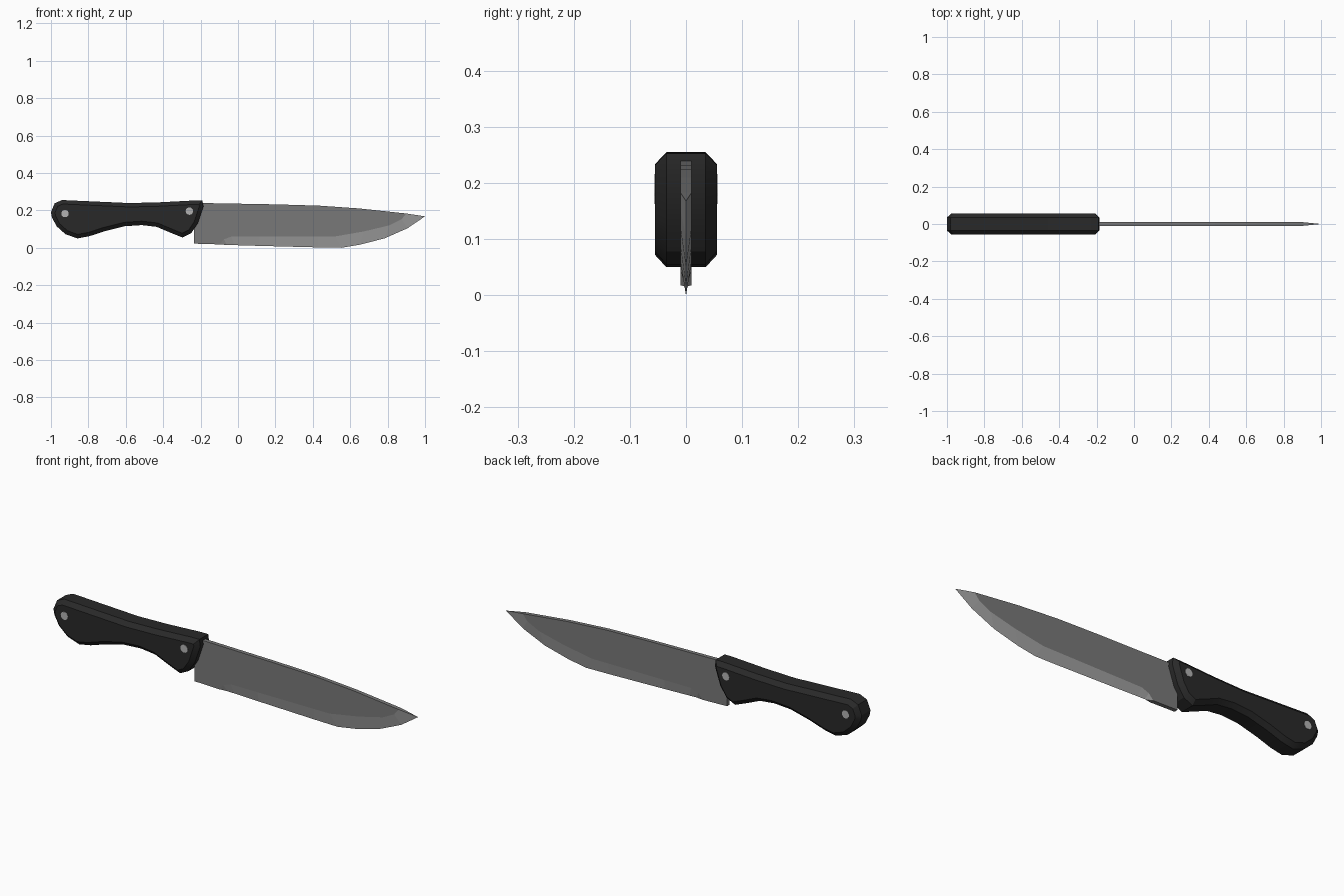
import bpy, bmesh, math
from mathutils import Vector

cube = bpy.data.objects.get("Cube")
if cube:
    bpy.data.objects.remove(cube)


def material(name, value):
    m = bpy.data.materials.new(name)
    m.use_nodes = True
    colour = (value, value, value, 1)
    m.diffuse_color = colour
    m.node_tree.nodes["Principled BSDF"].inputs["Base Color"].default_value = colour
    return m


BLACK = material("black_plastic", 0.022)
STEEL = material("blade_steel", 0.19)
GROUND = material("ground_edge_steel", 0.35)
RIVET = material("rivet_steel", 0.45)


def finish(bm, name, materials):
    bmesh.ops.recalc_face_normals(bm, faces=bm.faces)
    mesh = bpy.data.meshes.new(name)
    bm.to_mesh(mesh)
    bm.free()
    for m in materials:
        mesh.materials.append(m)
    ob = bpy.data.objects.new(name, mesh)
    bpy.context.collection.objects.link(ob)
    return ob


def inset(points, distance):
    """Shrink a counter-clockwise outline, mitring its corners."""
    result = []
    for i, p in enumerate(points):
        a = (p - points[i - 1]).normalized()
        b = (points[(i + 1) % len(points)] - p).normalized()
        na, nb = Vector((-a.y, a.x)), Vector((-b.y, b.x))
        mid = (na + nb).normalized()
        result.append(p + mid * distance / max(mid.dot(na), 0.6))
    return result


# Handle: contoured outline, chamfered on both sides
outline = [Vector(p) for p in (
    (-1, .19), (-.995, .163), (-.97, .115), (-.922, .072), (-.858, .05),
    (-.794, .062), (-.714, .088), (-.607, .115), (-.515, .121), (-.435, .112),
    (-.355, .078), (-.297, .055), (-.25, .078), (-.215, .13), (-.185, .22),
    (-.19, .253), (-.23, .253), (-.42, .243), (-.58, .239), (-.85, .251),
    (-.94, .255), (-.98, .238))]
small = inset(outline, .021)
bm = bmesh.new()
loops = [[bm.verts.new((p.x, y, p.y)) for p in pts]
         for y, pts in ((-.055, small), (-.035, outline), (.035, outline), (.055, small))]
for low, high in zip(loops, loops[1:]):
    for i in range(len(low)):
        bm.faces.new((low[i - 1], low[i], high[i], high[i - 1]))
bm.faces.new(loops[0])
bm.faces.new(loops[-1])
handle = finish(bm, "handle", [BLACK])
bpy.context.view_layer.objects.active = handle
handle.select_set(True)
bpy.ops.object.shade_smooth_by_angle(angle=math.radians(28))
handle.select_set(False)

# Blade: flat sides, with a bevel running down to a sharp edge
spine = [(.9, .183), (.65, .21), (.435, .225), (.2, .232), (-.19, .239), (-.235, .239)]
heel = (-.235, .022)
shoulder = [(-.1, .018), (-.075, .045), (-.035, .06), (.115, .06), (.425, .06),
            (.516, .06), (.676, .088), (.81, .12), (.874, .152)]
edge = [(-.075, .016), (-.06, .015), (-.02, .014), (.115, .01), (.425, .002),
        (.553, 0), (.65, .016), (.783, .05), (.906, .104), (1, .168)]
bm = bmesh.new()
sharp = [bm.verts.new((x, 0, z)) for x, z in edge]
sides = []
for y in (-.01, .01):
    ring = [bm.verts.new((x, y, z)) for x, z in [heel] + shoulder + spine]
    bm.faces.new(ring)
    bevel = ring[1:len(shoulder) + 2]
    for i in range(len(sharp) - 1):
        f = bm.faces.new((bevel[i], bevel[i + 1], sharp[i + 1], sharp[i]))
        f.material_index = 1
    sides.append(ring)
front, back = sides
n = len(shoulder) + 1
for i in [0] + list(range(n + 1, len(front))):
    bm.faces.new((front[i - 1], front[i], back[i], back[i - 1]))
bm.faces.new((front[0], front[1], back[1], back[0]))
bm.faces.new((front[1], back[1], sharp[0]))
bm.faces.new((front[n], back[n], sharp[-1]))
finish(bm, "blade", [STEEL, GROUND])

# Rivets through both ends of the handle
for name, x, z in (("rear_rivet", -.925, .183), ("front_rivet", -.26, .196)):
    bpy.ops.mesh.primitive_cylinder_add(vertices=16, radius=.02, depth=.113,
                                        location=(x, 0, z), rotation=(math.pi / 2, 0, 0))
    rivet = bpy.context.object
    rivet.name = name
    rivet.data.materials.append(RIVET)
